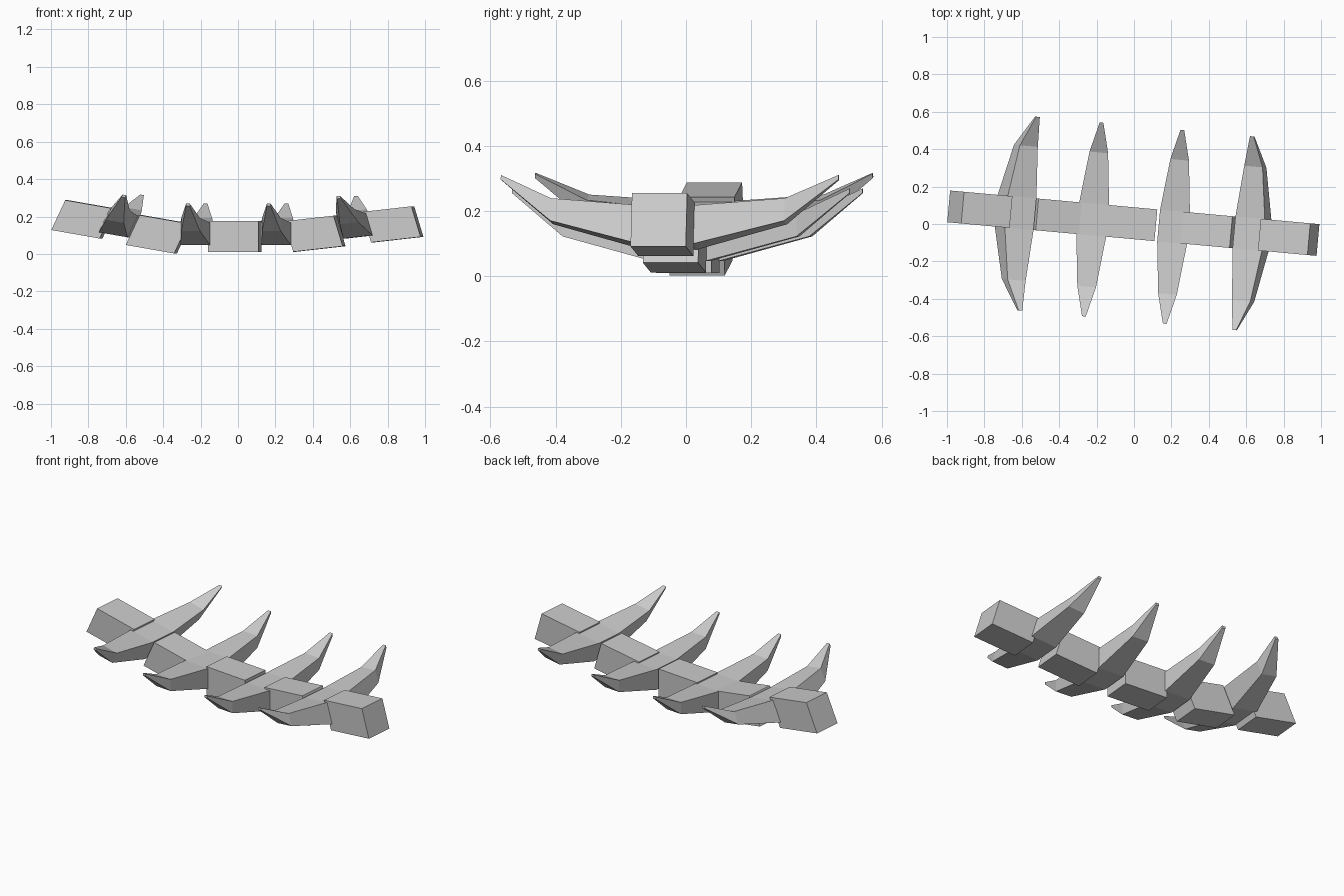
import bpy, bmesh, math
from mathutils import Matrix

if "Cube" in bpy.data.objects:
    bpy.data.objects.remove(bpy.data.objects["Cube"])

SQUASH = 0.61                       # the tilted pieces are flattened in z
YAW = Matrix.Rotation(math.radians(-5.2), 4, 'Z')


def loft(name, sections, centre, tilt):
    """Join rectangular sections (v, half width, z low, z high) along y, then tilt, flatten and place."""
    bm = bmesh.new()
    rings = []
    for v, h, lo, hi in sections:
        rings.append([bm.verts.new((u, v, w / SQUASH))
                      for u, w in ((-h, lo), (h, lo), (h, hi), (-h, hi))])
    for a, b in zip(rings, rings[1:]):
        for i in range(4):
            j = (i + 1) % 4
            bm.faces.new((a[i], a[j], b[j], b[i]))
    bm.faces.new(rings[0])
    bm.faces.new(rings[-1])
    bmesh.ops.recalc_face_normals(bm, faces=bm.faces)
    x, z = centre
    place = (YAW @ Matrix.Translation((x, 0.004, z))
             @ Matrix.Diagonal((1, 1, SQUASH, 1))
             @ Matrix.Rotation(math.radians(tilt), 4, 'Y'))
    bm.transform(place)
    me = bpy.data.meshes.new(name)
    bm.to_mesh(me)
    bm.free()
    bpy.context.collection.objects.link(bpy.data.objects.new(name, me))


# Vertebra blocks: x, z, tilt
for i, (x, z, t) in enumerate([(-0.828, 0.185, 16), (-0.428, 0.105, 16), (-0.018, 0.092, 0),
                               (0.412, 0.108, -10.4), (0.83, 0.158, -10.4)]):
    loft(f"vertebra_{i + 1}", [(s * 0.085, 0.135, -0.083, 0.083) for s in (-1, 1)], (x, z), t)

# Rib pairs: core, bend and tip sections mirrored front to back
half = [(0.085, 0.08, -0.06, 0.06), (0.36, 0.05, 0.015, 0.085), (0.52, 0.01, 0.148, 0.162)]
rib = [(-v, h, lo, hi) for v, h, lo, hi in reversed(half)] + half
for i, (x, z, t) in enumerate([(-0.636, 0.16, 16), (-0.222, 0.107, 0),
                               (0.212, 0.107, 0), (0.633, 0.15, -10.4)]):
    loft(f"rib_pair_{i + 1}", rib, (x, z), t)
